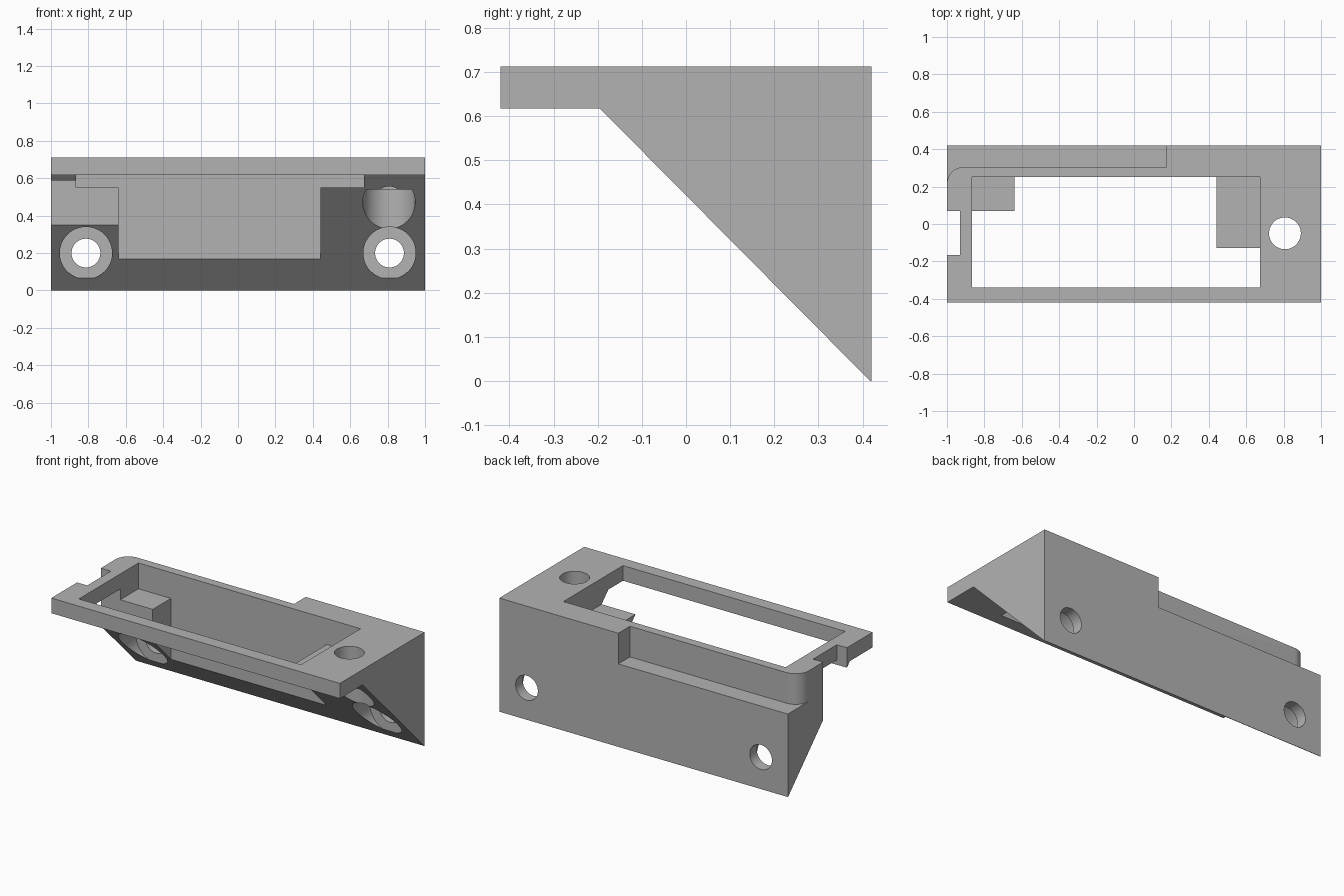
import bpy, bmesh
from math import sin, cos, pi
from mathutils import Vector

old = bpy.data.objects.get("Cube")
if old:
    bpy.data.objects.remove(old)

grey = bpy.data.materials.new("plain grey")
grey.use_nodes = True
colour = (0.45, 0.45, 0.45, 1)
grey.diffuse_color = colour
grey.node_tree.nodes["Principled BSDF"].inputs["Base Color"].default_value = colour


def prism(name, points, axis, low, high):
    """Extrude a 2D outline along an axis; the outline uses the other two axes in order."""
    def place(p, t):
        v = list(p)
        v.insert("xyz".index(axis), t)
        return Vector(v)
    bm = bmesh.new()
    face = bm.faces.new([bm.verts.new(place(p, low)) for p in points])
    sweep = place((0, 0), high - low)
    made = bmesh.ops.extrude_face_region(bm, geom=[face])["geom"]
    bmesh.ops.translate(bm, vec=sweep, verts=[v for v in made if isinstance(v, bmesh.types.BMVert)])
    bmesh.ops.recalc_face_normals(bm, faces=bm.faces)
    mesh = bpy.data.meshes.new(name)
    bm.to_mesh(mesh)
    bm.free()
    mesh.materials.append(grey)
    obj = bpy.data.objects.new(name, mesh)
    bpy.context.collection.objects.link(obj)
    return obj


def arc(cx, cy, r, start=0, turn=2 * pi, steps=48):
    return [(cx + r * cos(start + turn * i / steps), cy + r * sin(start + turn * i / steps))
            for i in range(steps)]


def rect(x0, x1, y0, y1):
    return [(x0, y0), (x1, y0), (x1, y1), (x0, y1)]


# Wedge-shaped body with a thin front lip
body = prism("bracket_body", [(-0.42, 0.617), (-0.42, 0.712), (0.42, 0.712),
                              (0.42, 0), (0.417, 0), (-0.195, 0.617)], "x", -1, 1)

# Display opening, with a ledge at each end
cutters = [prism("opening", [(-0.865, 1), (0.675, 1), (0.675, 0.55), (0.44, 0.55),
                             (0.44, -0.1), (-0.64, -0.1), (-0.64, 0.55), (-0.865, 0.55)],
                 "y", -0.34, 0.25)]

# Clearance under the right end and the slot in its rim
cutters.append(prism("side_clearance", rect(-1.1, -0.63, -0.165, 0.07), "z", -0.1, 0.617))
cutters.append(prism("rim_slot", rect(-1.1, -0.93, -0.165, 0.07), "z", 0.5, 1))

# Stepped back edge with a rounded corner
corner = arc(-0.91, 0.215, 0.09, pi, -pi / 2, 12)
cutters.append(prism("back_step", [(-1.1, 0.215)] + corner +
                     [(-0.91, 0.305), (0.175, 0.305), (0.175, 0.6), (-1.1, 0.6)], "z", 0.52, 1))

# Wall screw holes with wide recesses
for x in (-0.813, 0.81):
    cutters.append(prism("wall_hole", arc(x, 0.2, 0.077), "y", -0.6, 0.6))
    cutters.append(prism("wall_recess", arc(x, 0.2, 0.14), "y", -0.3, 0.35))

# Upright hole with a recess below
cutters.append(prism("upright_hole", arc(0.807, -0.05, 0.085), "z", -0.1, 1))
cutters.append(prism("upright_recess", arc(0.807, -0.05, 0.14), "z", -0.1, 0.54))

bpy.ops.object.select_all(action="DESELECT")
bpy.context.view_layer.objects.active = body
body.select_set(True)
for cutter in cutters:
    mod = body.modifiers.new("cut", "BOOLEAN")
    mod.operation = "DIFFERENCE"
    mod.solver = "EXACT"
    mod.object = cutter
    bpy.ops.object.modifier_apply(modifier=mod.name)
    bpy.data.objects.remove(cutter)

bpy.ops.object.shade_smooth_by_angle(angle=pi / 6)
